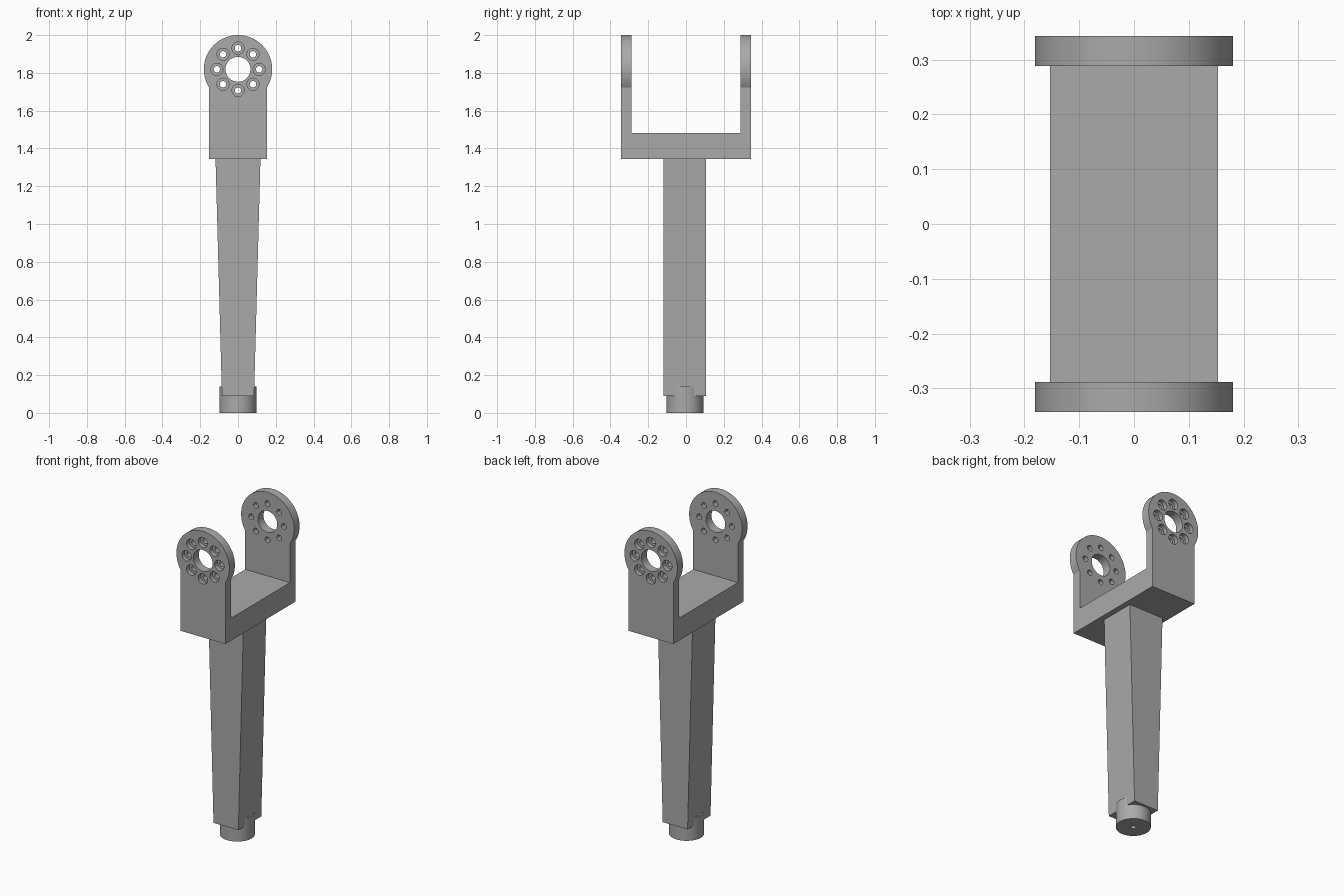
import bpy, bmesh, math
from mathutils import Matrix, Vector

if "Cube" in bpy.data.objects:
    bpy.data.objects.remove(bpy.data.objects["Cube"], do_unlink=True)

grey = bpy.data.materials.new("machined_grey")
grey.use_nodes = True
colour = (0.4, 0.4, 0.4, 1)
grey.diffuse_color = colour
grey.node_tree.nodes["Principled BSDF"].inputs["Base Color"].default_value = colour


def finish(name, bm):
    bmesh.ops.recalc_face_normals(bm, faces=bm.faces)
    mesh = bpy.data.meshes.new(name)
    bm.to_mesh(mesh)
    bm.free()
    mesh.materials.append(grey)
    obj = bpy.data.objects.new(name, mesh)
    bpy.context.collection.objects.link(obj)
    return obj


def smooth(obj):
    obj.data.shade_smooth()
    obj.data.set_sharp_from_angle(angle=math.radians(30))


def lathe(bm, rings, frame, sides):
    """Closed solid of revolution from (height, radius) rings, placed by frame."""
    loops = []
    for h, r in rings:
        angles = [math.tau * i / sides for i in range(sides)]
        loops.append([bm.verts.new(frame @ Vector((r * math.cos(a), r * math.sin(a), h)))
                      for a in angles])
    for a, b in zip(loops, loops[1:]):
        for i in range(sides):
            j = (i + 1) % sides
            bm.faces.new((a[i], a[j], b[j], b[i]))
    bm.faces.new(loops[0])
    bm.faces.new(loops[-1])


def box(bm, lo, hi):
    lo, hi = Vector(lo), Vector(hi)
    frame = Matrix.Translation((lo + hi) / 2) @ Matrix.Diagonal((*(hi - lo), 1))
    return bmesh.ops.create_cube(bm, size=1, matrix=frame)["verts"]


def boolean(obj, cutter, operation):
    """Apply a boolean and discard the helper object."""
    cutter.hide_render = True
    mod = obj.modifiers.new(operation.lower(), "BOOLEAN")
    mod.operation, mod.object, mod.solver = operation, cutter, "EXACT"
    bpy.context.view_layer.update()
    graph = bpy.context.evaluated_depsgraph_get()
    mesh = bpy.data.meshes.new_from_object(obj.evaluated_get(graph))
    obj.modifiers.clear()
    obj.data = mesh
    bpy.data.objects.remove(cutter, do_unlink=True)


EYE_Z, EYE_R = 1.819, 0.181
HALF_X, BASE_Z, FLOOR_Z = 0.153, 1.345, 1.483
INNER, OUTER = 0.289, 0.343
SHAFT_Y = -0.006

# Fork cheeks: straight plate flowing into a round eye
bm = bmesh.new()
start = -math.asin(math.sqrt(1 - (HALF_X / EYE_R) ** 2))
steps = 72
arc = [start + (math.pi - 2 * start) * i / steps for i in range(steps + 1)]
profile = [(-HALF_X, BASE_Z), (HALF_X, BASE_Z)]
profile += [(EYE_R * math.cos(a), EYE_Z + EYE_R * math.sin(a)) for a in arc]
for y in (-OUTER, INNER):
    face = bm.faces.new([bm.verts.new((x, y, z)) for x, z in profile])
    made = bmesh.ops.extrude_face_region(bm, geom=[face])["geom"]
    moved = [v for v in made if isinstance(v, bmesh.types.BMVert)]
    bmesh.ops.translate(bm, verts=moved, vec=(0, OUTER - INNER, 0))
fork = finish("fork", bm)

# Bridge joining the cheeks
bm = bmesh.new()
box(bm, (-HALF_X, -0.315, BASE_Z), (HALF_X, 0.315, FLOOR_Z))
boolean(fork, finish("bridge", bm), "UNION")

# Central bore and a ring of counterbored bolt holes in each eye
bm = bmesh.new()
for side in (-1, 1):
    turn = Matrix.Rotation(-side * math.pi / 2, 4, "X")
    eye = Matrix.Translation((0, 0, EYE_Z)) @ turn
    lathe(bm, [(0.25, 0.066), (0.38, 0.066)], eye, 48)
    for i in range(8):
        a = math.tau * i / 8
        spot = eye @ Matrix.Translation((0.112 * math.cos(a), 0.112 * math.sin(a), 0))
        lathe(bm, [(0.25, 0.017), (0.316, 0.017), (0.316, 0.032), (0.38, 0.032)], spot, 28)
boolean(fork, finish("hole_cutter", bm), "DIFFERENCE")
smooth(fork)

# Shaft tapering in width towards the bottom
bm = bmesh.new()
verts = box(bm, (-0.119, SHAFT_Y - 0.112, 0.09), (0.119, SHAFT_Y + 0.112, BASE_Z))
for v in verts:
    if v.co.z < 0.5:
        v.co.x *= 0.085 / 0.119
finish("shaft", bm)

# Round foot collar with a small blind hole underneath
bm = bmesh.new()
lathe(bm, [(0.06, 0.014), (0, 0.014), (0, 0.098), (0.14, 0.098)],
      Matrix.Translation((0, SHAFT_Y, 0)), 64)
smooth(finish("foot_collar", bm))
